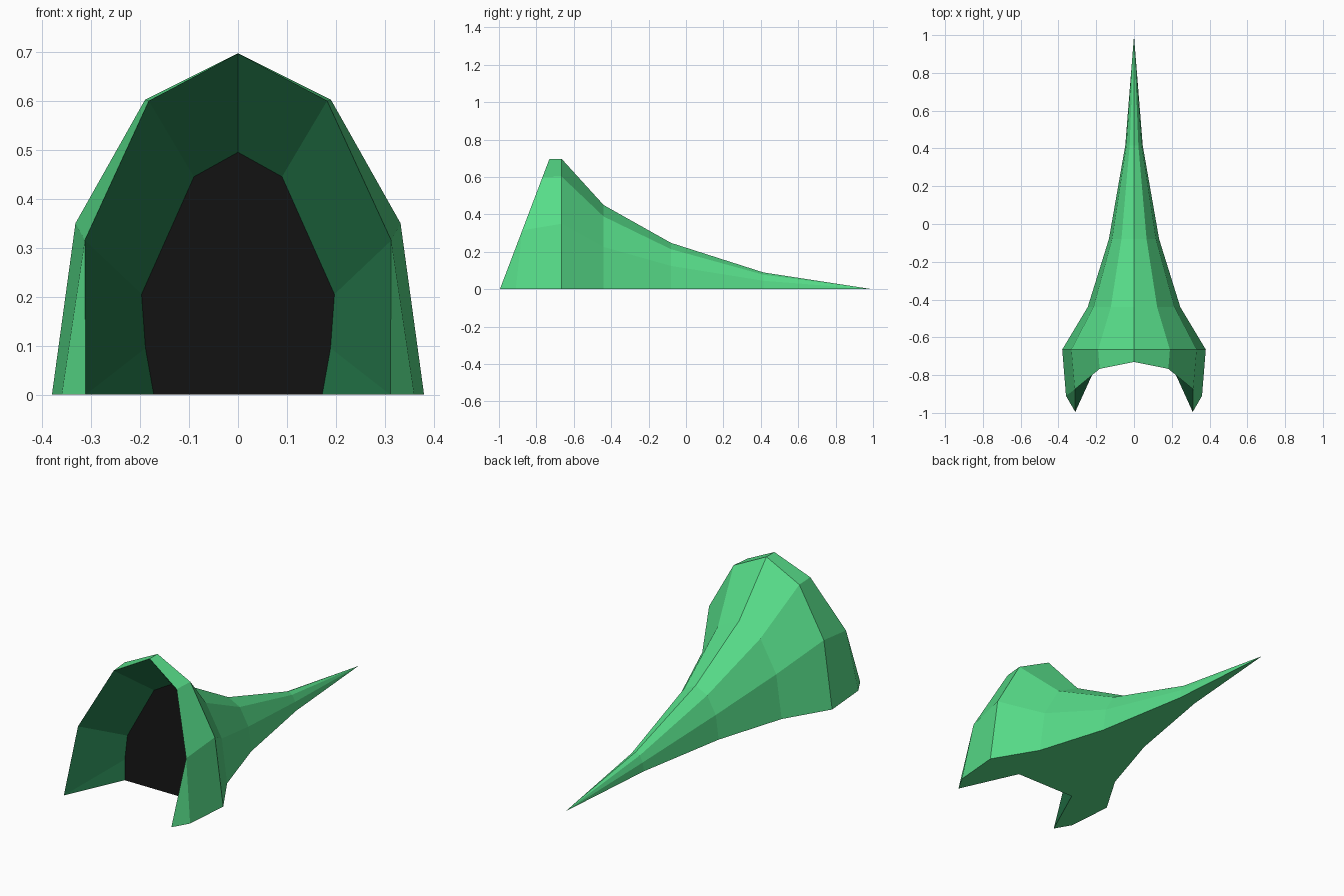
import bpy, bmesh

cube = bpy.data.objects.get("Cube")
if cube:
    bpy.data.objects.remove(cube, do_unlink=True)


def make_material(name, color):
    mat = bpy.data.materials.new(name)
    mat.use_nodes = True
    mat.diffuse_color = (*color, 1)
    mat.node_tree.nodes["Principled BSDF"].inputs["Base Color"].default_value = (*color, 1)
    return mat


materials = [
    make_material("bright green", (0.095, 0.72, 0.25)),
    make_material("deep green", (0.018, 0.19, 0.07)),
    make_material("near black", (0.005, 0.005, 0.005)),
]
SHELL, LINING, DARK = range(3)

# Half arch section: base, side, shoulder, ridge
SECTION = [(0.38, 0), (0.332, 0.35), (0.19, 0.602), (0, 0.697)]

# Tail stations: y, width scale, height scale
STATIONS = [(-0.665, 1, 1), (-0.44, 0.645, 0.645),
            (-0.08, 0.35, 0.355), (0.415, 0.122, 0.128)]
rings = [[(x * sx, y, z * sz) for x, z in SECTION] for y, sx, sz in STATIONS]
tip = (0, 0.995, 0)

# Slanted mouth rim, cheek corner and the dark back wall
rim = [(x, -0.995 + z * 0.38, z) for x, z in
       [(0.311, 0), (0.313, 0.315), (0.182, 0.6), (0, 0.697)]]
cheek = (0.36, -0.91, 0)
back = [(x, -0.69 + z * 0.28, z) for x, z in
        [(0.172, 0), (0.197, 0.205), (0.09, 0.445), (0, 0.495)]]
kink = (0.189, -0.665, 0.095)

bm = bmesh.new()


def face(points, mat):
    """Add a face and its mirror image."""
    for side in (1, -1):
        f = bm.faces.new([bm.verts.new((x * side, y, z)) for x, y, z in points])
        f.material_index = mat


def band(a, b, mat, start=0):
    for i in range(start, 3):
        face([a[i], a[i + 1], b[i + 1], b[i]], mat)


# Tapering tail
for a, b in zip(rings, rings[1:]):
    band(a, b, SHELL)
for i in range(3):
    face([rings[-1][i], rings[-1][i + 1], tip], SHELL)

# Hood in front of the widest ring, with pointed cheeks
band(rim, rings[0], SHELL, start=1)
face([rings[0][0], cheek, rim[1], rings[0][1]], SHELL)
face([cheek, rim[0], rim[1]], SHELL)

# Inner lining
band(rim, back, LINING, start=1)
face([rim[0], back[0], kink], LINING)
face([rim[0], kink, back[1], rim[1]], LINING)

# Back wall of the hollow
floor_mid = (0, back[0][1], 0)
face([floor_mid, back[0], kink, *back[1:]], DARK)

# Flat underside
face([floor_mid, back[0], rim[0], cheek, *[r[0] for r in rings], tip], SHELL)

bmesh.ops.remove_doubles(bm, verts=bm.verts, dist=0.0005)
bmesh.ops.recalc_face_normals(bm, faces=bm.faces)
mesh = bpy.data.meshes.new("tapered_hood")
bm.to_mesh(mesh)
bm.free()
for mat in materials:
    mesh.materials.append(mat)
hood = bpy.data.objects.new("tapered_hood", mesh)
bpy.context.collection.objects.link(hood)
